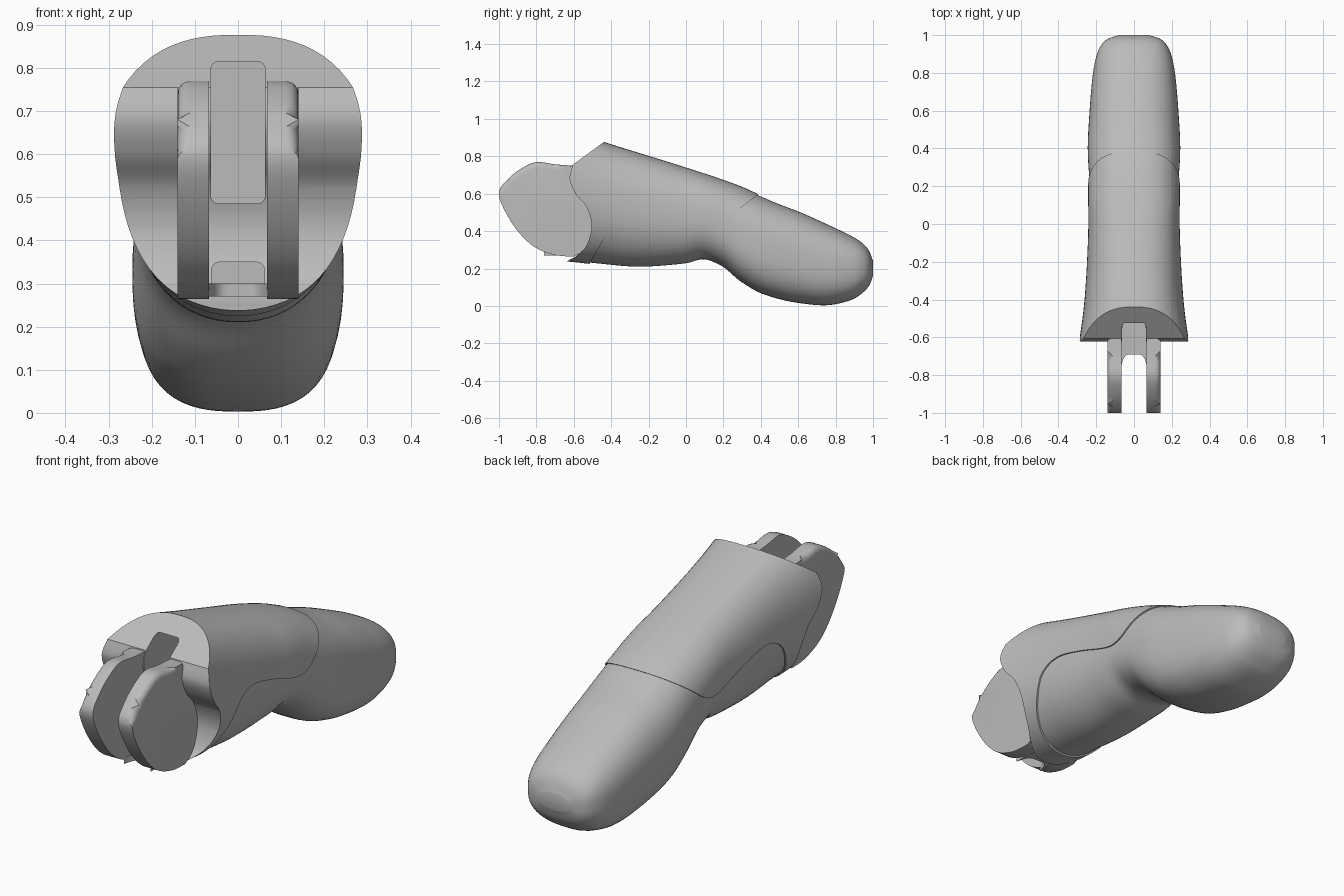
import bpy, bmesh, math

if "Cube" in bpy.data.objects:
    bpy.data.objects.remove(bpy.data.objects["Cube"])

grey = bpy.data.materials.new("plain_grey")
grey.diffuse_color = (0.5, 0.5, 0.5, 1)
grey.use_nodes = True
grey.node_tree.nodes["Principled BSDF"].inputs["Base Color"].default_value = grey.diffuse_color


def make(name, bm):
    bmesh.ops.recalc_face_normals(bm, faces=bm.faces)
    me = bpy.data.meshes.new(name)
    bm.to_mesh(me)
    bm.free()
    ob = bpy.data.objects.new(name, me)
    me.materials.append(grey)
    bpy.context.collection.objects.link(ob)
    return ob


def spline(pts, t):
    """Monotone cubic value at t through (t, value) pairs."""
    n = len(pts)
    d = [(pts[i+1][1]-pts[i][1]) / (pts[i+1][0]-pts[i][0]) for i in range(n-1)]
    m = [d[0]] + [0 if a*b <= 0 else 2*a*b/(a+b) for a, b in zip(d, d[1:])] + [d[-1]]
    i = max(k for k in range(n-1) if k == 0 or pts[k][0] <= t)
    h = pts[i+1][0] - pts[i][0]
    s = (t - pts[i][0]) / h
    return (pts[i][1]*(1+2*s)*(1-s)**2 + m[i]*h*s*(1-s)**2
            + pts[i+1][1]*s*s*(3-2*s) + m[i+1]*h*s*s*(s-1))


def smooth_path(p, steps=6):
    """Catmull-Rom through 2D points."""
    q = [p[0]] + p + [p[-1]]
    out = []
    for a, b, c, e in zip(q, q[1:], q[2:], q[3:]):
        for k in range(steps):
            s = k / steps
            out.append(tuple(0.5*(2*b[j] + (c[j]-a[j])*s + (2*a[j]-5*b[j]+4*c[j]-e[j])*s*s
                                  + (3*b[j]-a[j]-3*c[j]+e[j])*s**3) for j in (0, 1)))
    return out + [p[-1]]


def prism(name, yz, x0, x1, round_x=None, width=0.0):
    """Side profile extruded along x; upper edges on one side can be rounded."""
    bm = bmesh.new()
    f = bm.faces.new([bm.verts.new((x0, y, z)) for y, z in yz])
    r = bmesh.ops.extrude_face_region(bm, geom=[f])
    for v in r["geom"]:
        if isinstance(v, bmesh.types.BMVert):
            v.co.x = x1
    if round_x is not None:
        edges = [e for e in bm.edges if all(abs(v.co.x-round_x) < 1e-5 and v.co.z > 0.6
                                            for v in e.verts)]
        bmesh.ops.bevel(bm, geom=edges, offset=width, segments=4, profile=0.5, affect='EDGES')
    return make(name, bm)


def box(name, x, y0, y1, z0, z1, r):
    bm = bmesh.new()
    bmesh.ops.create_cube(bm, size=1)
    for v in bm.verts:
        v.co = (v.co.x*2*x, (y0+y1)/2 + v.co.y*(y1-y0), (z0+z1)/2 + v.co.z*(z1-z0))
    es = [e for e in bm.edges if abs(e.verts[0].co.y-e.verts[1].co.y) > 1e-4]
    bmesh.ops.bevel(bm, geom=es, offset=r, segments=4, profile=0.5, affect='EDGES')
    return make(name, bm)


def boolean(ob, tool, op):
    m = ob.modifiers.new("cut", 'BOOLEAN')
    m.object, m.operation, m.solver = tool, op, 'EXACT'
    bpy.context.view_layer.objects.active = ob
    bpy.ops.object.modifier_apply(modifier=m.name)


# Finger loft: top line, bottom line and half width along y
TOP = [(-.75, .97), (-.44, .87), (0, .733), (.2, .667), (.3, .63), (.4, .585), (.5, .543),
       (.6, .505), (.8, .415), (.9, .365), (.95, .33), (.98, .293), (1, .24)]
BOT = [(-.75, .25), (-.62, .243), (-.5, .23), (-.25, .21), (0, .228), (.09, .25), (.18, .22),
       (.3, .125), (.42, .06), (.6, .016), (.74, .003), (.88, .03), (.95, .075), (.98, .11), (1, .16)]
WID = [(-.75, .305), (-.6, .28), (-.4, .255), (-.2, .242), (0, .235), (.2, .236), (.4, .245),
       (.6, .235), (.8, .217), (.9, .196), (.95, .172), (.98, .14), (1, .08)]


def loft(name, grow):
    bm = bmesh.new()
    rings, N = [], 72
    ys = [-.75 + 1.65*i/60 for i in range(60)] + [.9 + .1*math.sin(math.pi/2*i/12) for i in range(13)]
    for y in ys:
        t, b, w = spline(TOP, y)+grow, spline(BOT, y)-grow, spline(WID, y)+grow
        zc, h = (t+b)/2, (t-b)/2
        k = min(1, max(0, (y+.4)/.8))
        ring = []
        for j in range(N):
            a = 2*math.pi*(j+.5)/N
            c, s = math.cos(a), math.sin(a)
            n = 2.5 if s > 0 else 2.05 + .6*k
            r = (abs(c)**n + abs(s)**n) ** (-1/n)
            ring.append(bm.verts.new((w*r*c, y, zc + h*r*s)))
        rings.append(ring)
    for p, q in zip(rings, rings[1:]):
        for j in range(N):
            bm.faces.new((p[j], p[(j+1) % N], q[(j+1) % N], q[j]))
    bm.faces.new(rings[0])
    bm.faces.new(rings[-1])
    return make(name, bm)


core = loft("finger_core", 0)
shell = loft("upper_shell", 0.007)

# Shell outline seen from the side
edge = smooth_path([(-.53, .2), (-.49, .27), (-.42, .39), (-.35, .5), (-.25, .537), (-.1, .505),
                    (.05, .453), (.13, .437), (.2, .455), (.28, .515), (.39, .6)])
outline = prism("shell_outline", edge + [(.42, .63), (.42, 1.2), (-1, 1.2), (-1, .05), (-.56, .05)], -.5, .5)

# Hollowed front end, slot and channel
front = smooth_path([(-.605, .755), (-.622, .68), (-.59, .6), (-.53, .525), (-.505, .43),
                     (-.528, .33), (-.575, .275), (-.625, .245)])
front_cut = prism("front_cut", [(-.42, .892), (-.437, .878)] + front
                  + [(-.7, .2), (-1.1, .2), (-1.1, 1.2), (-.42, 1.2)], -.5, .5)
slot = box("slot_cut", .063, -1, -.3, .485, .815, .018)
channel = box("channel_cut", .062, -1, -.42, .285, .35, .02)

boolean(shell, outline, 'INTERSECT')
for part in (core, shell):
    for tool in (front_cut, slot, channel):
        boolean(part, tool, 'DIFFERENCE')

# Hinge lugs with a pin hole
side = smooth_path([(-.6, .75), (-.7, .757), (-.8, .769), (-.88, .735), (-.95, .68), (-1, .61),
                    (-.975, .52), (-.9, .4), (-.81, .315), (-.7, .272), (-.6, .264)], 4)
bm = bmesh.new()
bmesh.ops.create_cone(bm, cap_ends=True, segments=64, radius1=.104, radius2=.104, depth=1)
for v in bm.verts:
    v.co = (v.co.z, -.684 + v.co.x, .42 + v.co.y)
pin = make("pin_cut", bm)
lugs = []
for label, s in (("left", -1), ("right", 1)):
    lug = prism("hinge_lug_" + label, side + [(-.53, .3), (-.47, .4), (-.48, .6), (-.54, .79)],
                s*.067, s*.14, s*.14, .028)
    boolean(lug, pin, 'DIFFERENCE')
    lugs.append(lug)

# Curved lip joining the lugs underneath
bm = bmesh.new()
xs = [-.07 + .14*i/12 for i in range(13)]
pts = [(x, -.69 - .07*(abs(x)/.07)**5) for x in xs] + [(.07, -.52), (-.07, -.52)]
f = bm.faces.new([bm.verts.new((x, y, .27)) for x, y in pts])
for v in bmesh.ops.extrude_face_region(bm, geom=[f])["geom"]:
    if isinstance(v, bmesh.types.BMVert):
        v.co.z = .3
lip = make("hinge_lip", bm)

for tool in (outline, front_cut, slot, channel, pin):
    bpy.data.objects.remove(tool)
for ob in [core, shell, lip] + lugs:
    bpy.ops.object.select_all(action='DESELECT')
    ob.select_set(True)
    bpy.context.view_layer.objects.active = ob
    bpy.ops.object.shade_smooth_by_angle(angle=math.radians(32))
